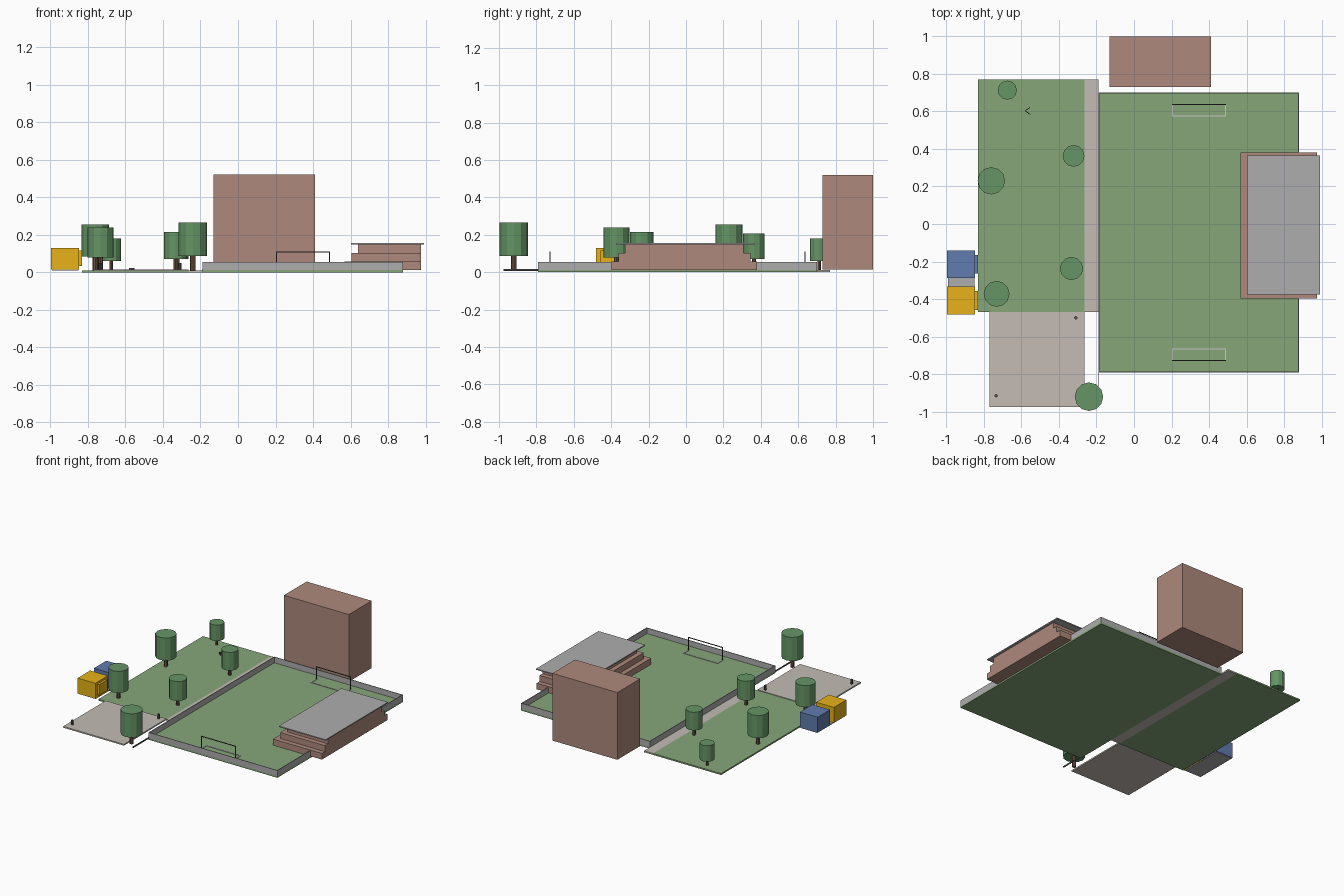
import bpy
from math import radians


def mat(name, r, g, b):
    m = bpy.data.materials.new(name)
    m.diffuse_color = (r, g, b, 1)
    return m


GRASS = mat("grass", 0.24, 0.38, 0.19)
LEAF = mat("leaf", 0.13, 0.30, 0.13)
BARK = mat("bark", 0.16, 0.09, 0.06)
BRICK = mat("brick", 0.42, 0.25, 0.20)
PAVING = mat("paving", 0.55, 0.50, 0.46)
YELLOW = mat("yellow", 0.80, 0.45, 0.01)
BLUE = mat("blue", 0.12, 0.20, 0.42)
GREY = mat("concrete", 0.42, 0.42, 0.43)
WHITE = mat("white", 0.75, 0.75, 0.75)
DARK = mat("dark", 0.08, 0.09, 0.08)


def box(name, x, y, z, material=None, turn=0):
    """Box from (min, max) ranges, optionally turned about z."""
    bpy.ops.mesh.primitive_cube_add(size=1, location=[(a + b) / 2 for a, b in (x, y, z)])
    o = bpy.context.object
    o.scale = [b - a for a, b in (x, y, z)]
    o.rotation_euler.z = radians(turn)
    o.name = name
    if material:
        o.data.materials.append(material)
    return o


def post(name, x, y, r, z0, z1, material, sides=12):
    bpy.ops.mesh.primitive_cylinder_add(vertices=sides, radius=r, depth=z1 - z0,
                                        location=(x, y, (z0 + z1) / 2))
    o = bpy.context.object
    o.name = name
    o.data.materials.append(material)
    return o


# Ground slabs
box("pitch", (-0.19, 0.88), (-0.79, 0.70), (0, 0.012), GRASS)
box("park_lawn", (-0.83, -0.265), (-0.47, 0.77), (0, 0.011), GRASS)
box("park_path", (-0.265, -0.19), (-0.47, 0.77), (0, 0.011), PAVING)
box("plaza", (-0.77, -0.265), (-0.975, -0.47), (0.006, 0.016), PAVING)

# Low wall around the pitch
t = 0.005
for n, x, y in (("left", (-0.19, -0.19 + t), (-0.79, 0.70)),
                ("right", (0.88 - t, 0.88), (-0.79, 0.70)),
                ("front", (-0.19, 0.88), (-0.79, -0.79 + t)),
                ("back", (-0.19, 0.88), (0.70 - t, 0.70))):
    box("pitch_wall_" + n, x, y, (0.008, 0.055), GREY)
box("kerb", (-0.193, -0.188), (-0.975, -0.79), (0.008, 0.018), DARK)

# Main building
box("building", (-0.13, 0.41), (0.73, 1.0), (0.015, 0.52), BRICK)

# Stepped grandstand and its roof
for i in range(3):
    d = 0.036 * i
    box("stand_step_%d" % (i + 1), (0.568 + d, 0.975), (-0.397 + d, 0.38 - d),
        (0.012 + 0.045 * i, 0.058 + 0.045 * i), BRICK)
box("stand_roof", (0.603, 0.99), (-0.375, 0.365), (0.149, 0.157), GREY)

# Goals: frame plus painted box reaching in towards the middle
for n, y, s in (("front", -0.728, 1), ("back", 0.637, -1)):
    w = 0.0025
    for x in (0.205, 0.488):
        box("goal_post_" + n, (x - w, x + w), (y - w, y + w), (0.012, 0.11), DARK)
        box("goal_box_side_" + n, (x - w, x + w), sorted((y, y + s * 0.061)),
            (0.012, 0.016), WHITE)
    box("goal_bar_" + n, (0.2025, 0.4905), (y - w, y + w), (0.106, 0.111), DARK)
    yb = y + s * 0.061
    box("goal_box_line_" + n, (0.2025, 0.4905), (yb - w, yb + w), (0.012, 0.016), WHITE)

# Trees: x, y, crown radius, crown bottom, crown top
for x, y, r, z0, z1 in ((-0.675, 0.713, 0.051, 0.06, 0.18),
                        (-0.322, 0.363, 0.058, 0.07, 0.206),
                        (-0.76, 0.23, 0.073, 0.085, 0.255),
                        (-0.333, -0.237, 0.062, 0.07, 0.215),
                        (-0.732, -0.372, 0.069, 0.078, 0.24),
                        (-0.24, -0.92, 0.076, 0.087, 0.265)):
    post("tree_trunk", x, y, r * 0.19, 0.008, z0 + 0.02, BARK, 8)
    post("tree_crown", x, y, r, z0, z1, LEAF)

# Two kiosks with serving hatches on a shared base
box("kiosk_base", (-0.99, -0.85), (-0.475, -0.145), (0.009, 0.014), GREY)
for n, y, m in (("yellow", -0.408, YELLOW), ("blue", -0.215, BLUE)):
    box("kiosk_" + n, (-0.995, -0.848), (y - 0.074, y + 0.074), (0.014, 0.13), m)
    box("kiosk_hatch_" + n, (-0.85, -0.832), (y - 0.05, y + 0.05), (0.035, 0.115), m)

# Plaza bollards and the small chevron marker on the lawn
for x, y in ((-0.31, -0.50), (-0.735, -0.915)):
    post("bollard", x, y, 0.009, 0.014, 0.05, DARK, 8)
for s in (1, -1):
    box("lawn_marker", (-0.582, -0.55), (0.603 + s * 0.010 - 0.002, 0.603 + s * 0.010 + 0.002),
        (0.01, 0.022), DARK, s * 35)
